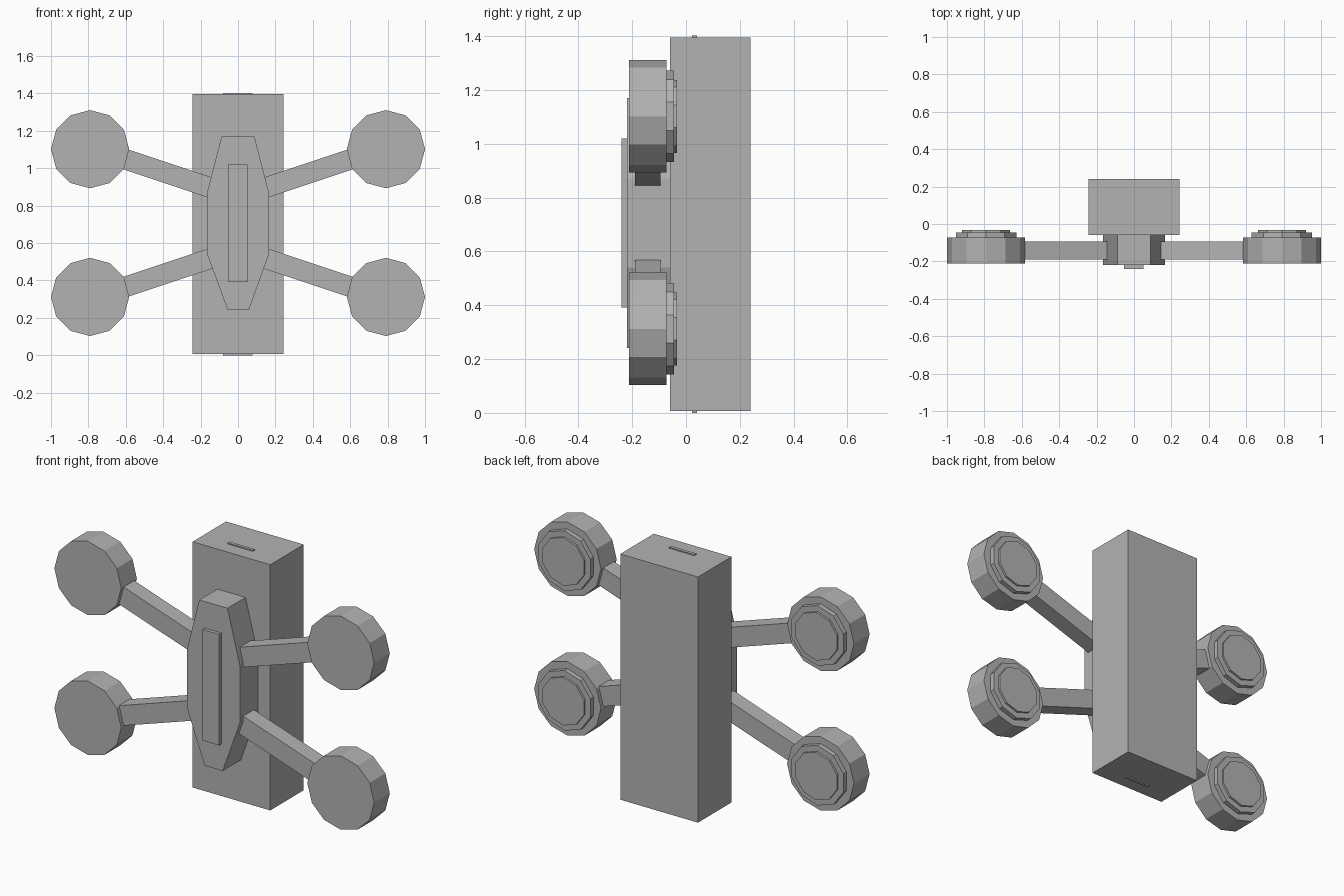
import bpy, bmesh, math
from mathutils import Vector

if "Cube" in bpy.data.objects:
    bpy.data.objects.remove(bpy.data.objects["Cube"])

grey = bpy.data.materials.new("plain grey")
grey.diffuse_color = (0.45, 0.45, 0.45, 1)
grey.use_nodes = True
grey.node_tree.nodes["Principled BSDF"].inputs["Base Color"].default_value = grey.diffuse_color


def prism(name, outline, y0, y1):
    """Extrude an (x, z) outline from y0 to y1."""
    bm = bmesh.new()
    face = bm.faces.new([bm.verts.new((x, y0, z)) for x, z in outline])
    ext = bmesh.ops.extrude_face_region(bm, geom=[face])["geom"]
    bmesh.ops.translate(bm, vec=(0, y1 - y0, 0),
                        verts=[v for v in ext if isinstance(v, bmesh.types.BMVert)])
    bmesh.ops.recalc_face_normals(bm, faces=bm.faces)
    mesh = bpy.data.meshes.new(name)
    bm.to_mesh(mesh)
    bm.free()
    mesh.materials.append(grey)
    obj = bpy.data.objects.new(name, mesh)
    bpy.context.collection.objects.link(obj)
    return obj


def rect(x0, x1, z0, z1):
    return [(x0, z0), (x1, z0), (x1, z1), (x0, z1)]


def ring(cx, cz, r, n):
    # a corner points straight up
    return [(cx + r * math.sin(2 * math.pi * i / n),
             cz + r * math.cos(2 * math.pi * i / n)) for i in range(n)]


# Tall box with a thin tab poking out of the top and bottom
prism("main_box", rect(-0.243, 0.243, 0.007, 1.396), -0.059, 0.24)
prism("box_tab", rect(-0.08, 0.078, 0.0, 1.402), 0.022, 0.04)

# Tapered hub on the front, with a raised plate
prism("hub", [(-0.088, 1.17), (0.088, 1.17), (0.165, 0.87), (0.165, 0.54),
              (0.058, 0.242), (-0.055, 0.242), (-0.165, 0.54), (-0.165, 0.87)],
      -0.22, -0.055)
prism("hub_plate", rect(-0.053, 0.05, 0.392, 1.02), -0.24, -0.215)

# Four arms, each ending in a stepped disc
mid_z = 0.707
for sx, side in ((-1, "left"), (1, "right")):
    for sz, level in ((-1, "lower"), (1, "upper")):
        tag = f"{level}_{side}"
        a = Vector((sx * 0.145, mid_z + sz * 0.189))
        b = Vector((sx * 0.66, mid_z + sz * 0.36))
        d = (b - a).normalized()
        n = Vector((-d.y, d.x)) * 0.0545
        prism(f"arm_{tag}", [a + n, b + n, b - n, a - n], -0.189, -0.094)

        cx, cz = sx * 0.791, mid_z + sz * 0.395
        prism(f"disc_{tag}", ring(cx, cz, 0.209, 12), -0.212, -0.072)
        prism(f"disc_step_{tag}", ring(cx, cz, 0.17, 10), -0.08, -0.045)
        prism(f"disc_cap_{tag}", ring(cx, cz, 0.136, 10), -0.055, -0.033)
